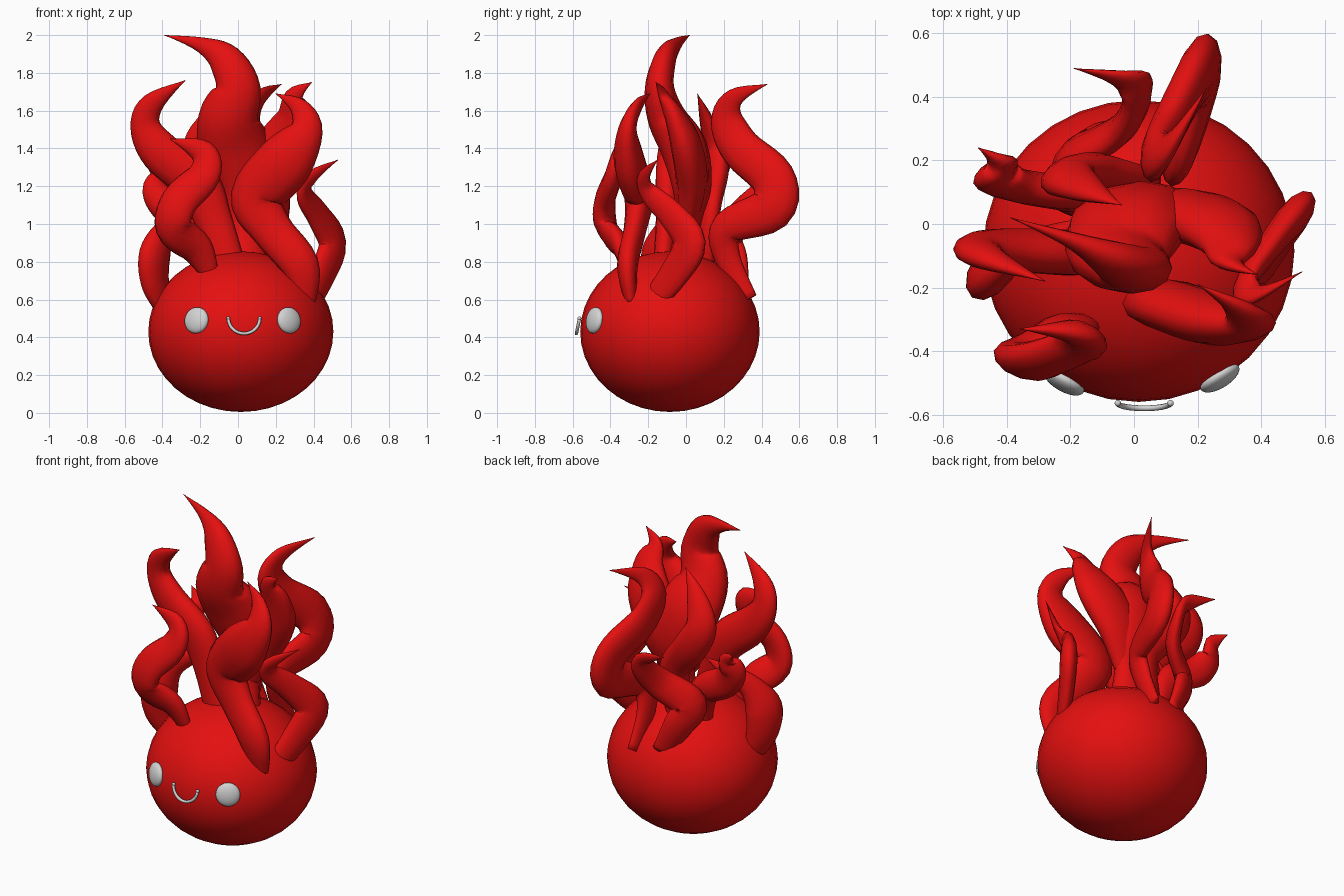
import bpy, bmesh, math
from mathutils import Vector, Matrix

if "Cube" in bpy.data.objects:
    bpy.data.objects.remove(bpy.data.objects["Cube"], do_unlink=True)


def material(name, colour):
    mat = bpy.data.materials.new(name)
    mat.use_nodes = True
    mat.diffuse_color = colour
    mat.node_tree.nodes["Principled BSDF"].inputs["Base Color"].default_value = colour
    return mat


RED = material("flame red", (0.78, 0.005, 0.005, 1))
WHITE = material("soft white", (0.65, 0.65, 0.65, 1))
BODY_CENTRE = Vector((0.015, -0.085, 0.43))
BODY_RADII = Vector((0.49, 0.475, 0.425))


def add_object(name, bm, mat):
    bmesh.ops.recalc_face_normals(bm, faces=bm.faces)
    for face in bm.faces:
        face.smooth = True
    mesh = bpy.data.meshes.new(name)
    bm.to_mesh(mesh)
    bm.free()
    mesh.materials.append(mat)
    obj = bpy.data.objects.new(name, mesh)
    bpy.context.collection.objects.link(obj)


def ellipsoid(name, centre, radii, mat, rotation=Matrix.Identity(4)):
    bm = bmesh.new()
    place = Matrix.Translation(centre) @ rotation @ Matrix.Diagonal((*radii, 1))
    bmesh.ops.create_uvsphere(bm, u_segments=32, v_segments=20, radius=1, matrix=place)
    add_object(name, bm, mat)


def spline(points, steps):
    """Smooth interpolation through points (position plus half width)."""
    pts = [points[0]] + points + [points[-1]]
    out = []
    for a, b, c, d in zip(pts, pts[1:], pts[2:], pts[3:]):
        for i in range(steps):
            t = i / steps
            out.append(b + (c - a) * (t / 2) + (a * 2 - b * 5 + c * 4 - d) * (t * t / 2)
                       + (b * 3 - a - c * 3 + d) * (t ** 3 / 2))
    return out + [points[-1]]


def sweep(name, path, thin, flatness, mat, sides=12):
    """Sweep an ellipse along path; thin is the flattened direction."""
    bm = bmesh.new()
    rings = []
    for i, p in enumerate(path):
        tangent = (path[min(i + 1, len(path) - 1)] - path[max(i - 1, 0)]).xyz.normalized()
        normal = (thin - tangent * thin.dot(tangent)).normalized()
        wide = tangent.cross(normal)
        half = max(p.w, 0.002)
        rings.append([bm.verts.new(p.xyz + half * (wide * math.cos(a) + normal * flatness * math.sin(a)))
                      for a in (math.tau * k / sides for k in range(sides))])
    for low, high in zip(rings, rings[1:]):
        for k in range(sides):
            n = (k + 1) % sides
            bm.faces.new((low[k], low[n], high[n], high[k]))
    bm.faces.new(rings[0])
    bm.faces.new(rings[-1])
    add_object(name, bm, mat)


def flame(name, thin, flatness, *points):
    """Points are x, y, z and half width in hundredths, from root to tip."""
    path = spline([Vector(p) / 100 for p in points], 5)
    sweep(name, path, Vector(thin).normalized(), flatness, RED)


# Round body
ellipsoid("body", BODY_CENTRE, BODY_RADII, RED)

# Tall forked flame in the middle
flame("main_flame", (0, 1, 0), 0.65,
      (2, -2, 74, 15), (4, 1, 98, 10), (4, 3, 120, 16), (-2, -1, 140, 19),
      (-5, -10, 156, 16), (0, -14, 172, 12), (-7, -11, 187, 9), (-20, -5, 195, 4), (-39, 2, 200, 0))
flame("main_flame_fork", (0, 1, 0), 0.55,
      (4, 0, 98, 9), (13, 3, 122, 15), (25, 0, 142, 15), (30, -6, 157, 10),
      (30, -12, 168, 5), (39, -16, 175, 0))

# Front flames
flame("front_left_flame", (0, 1, 0), 0.55,
      (35, -29, 58, 6), (33, -31, 78, 10), (18, -27, 97, 11), (10, -25, 114, 14),
      (25, -30, 133, 15), (36, -31, 150, 9), (32, -26, 162, 5), (20, -19, 169, 0))
flame("front_right_flame", (0.3, 1, 0), 0.55,
      (-15, -31, 74, 5), (-22, -34, 87, 9), (-34, -42, 98, 10), (-31, -43, 112, 10),
      (-18, -38, 126, 9), (-19, -34, 138, 7), (-36, -33, 145, 0))

# Side flames
flame("left_side_flame", (0.8, -0.6, 0), 0.5,
      (39, -17, 60, 7), (45, -6, 74, 9), (50, 2, 90, 10), (42, -8, 105, 8),
      (35, -19, 116, 6), (39, -22, 125, 4), (53, -15, 134, 0))
flame("right_upper_flame", (0, 1, 0.2), 0.6,
      (-5, -12, 78, 9), (-13, -10, 102, 10), (-22, -9, 122, 12), (-41, -8, 138, 11),
      (-49, -8, 152, 8), (-45, -11, 164, 6), (-28, -18, 176, 0))
flame("right_lower_flame", (-0.7, 0.5, 0), 0.6,
      (-40, -10, 58, 7), (-44, -13, 70, 10), (-44, -14, 84, 11), (-38, -10, 97, 7),
      (-28, -4, 105, 5), (-15, 2, 114, 0))

# Rear flames
flame("rear_right_flame", (-0.3, 0.9, 0.3), 0.6,
      (-14, 6, 76, 7), (-19, 9, 97, 9), (-36, 12, 108, 9), (-43, 15, 118, 8),
      (-42, 19, 126, 5), (-49, 24, 132, 0))
flame("rear_inner_flame", (-0.4, 1, 0), 0.6,
      (-4, 9, 77, 9), (0, 12, 105, 9), (-14, 16, 125, 10), (-21, 15, 140, 9),
      (-15, 11, 155, 6), (-4, 6, 169, 0))
flame("rear_curled_flame", (-0.7, 0.7, 0.1), 0.5,
      (-4, 29, 63, 6), (-13, 26, 80, 9), (-18, 22, 93, 10), (-4, 30, 105, 9),
      (1, 40, 117, 7), (-2, 45, 126, 5), (-19, 49, 133, 0))
flame("rear_left_flame", (1, -0.2, 0), 0.5,
      (13, 33, 60, 5), (12, 22, 82, 7), (15, 22, 98, 9), (21, 45, 108, 12),
      (19, 46, 124, 12), (10, 29, 140, 11), (7, 22, 155, 9), (12, 26, 167, 5), (23, 43, 174, 0))

# Flattened eyes lying on the body
for side, x in (("right", -0.22), ("left", 0.27)):
    dx, dz = (x - BODY_CENTRE.x) / BODY_RADII.x, 0.06 / BODY_RADII.z
    outward = Vector((dx, -math.sqrt(1 - dx * dx - dz * dz), dz))
    spot = BODY_CENTRE + Vector([d * r for d, r in zip(outward, BODY_RADII)])
    ellipsoid(side + "_eye", spot, (0.07, 0.07, 0.03), WHITE,
              outward.to_track_quat("Z", "Y").to_matrix().to_4x4())

# Smile: a thin tube with rounded ends
smile = []
for i in range(17):
    a = math.pi * (1 + i / 16)
    drop = -math.sin(a)
    smile.append(Vector((0.032 + 0.083 * math.cos(a), -0.564 - 0.016 * drop, 0.5 - 0.08 * drop, 0.009)))
sweep("smile", smile, Vector((0, 1, 0)), 1, WHITE, 8)
for side, end in (("right", smile[0]), ("left", smile[-1])):
    ellipsoid(side + "_smile_end", end.xyz, (0.01,) * 3, WHITE)
